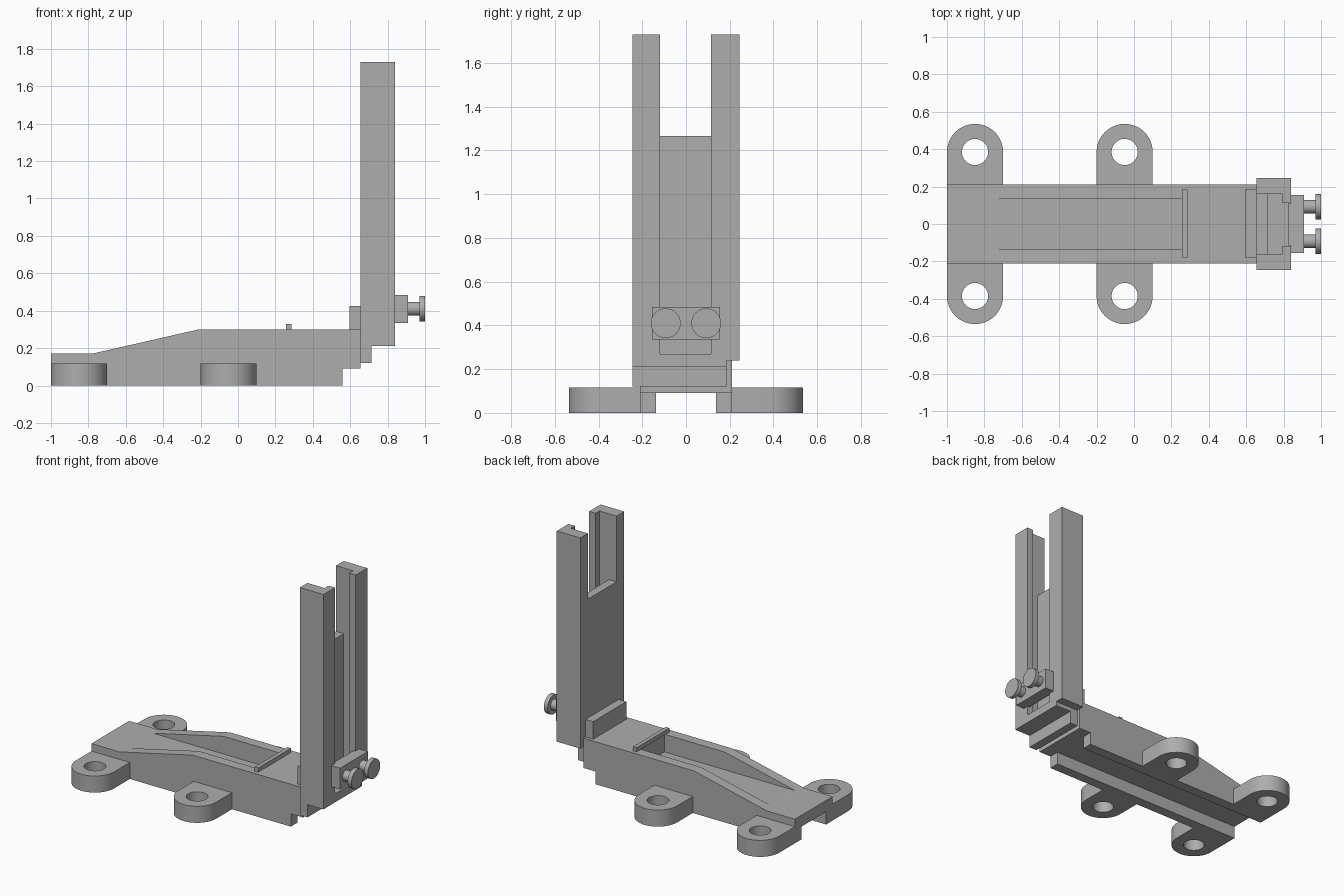
import bpy, bmesh, math

cube = bpy.data.objects.get("Cube")
if cube:
    bpy.data.objects.remove(cube, do_unlink=True)

grey = bpy.data.materials.new("plain grey")
grey.use_nodes = True
COLOUR = (0.42, 0.42, 0.42, 1)
grey.diffuse_color = COLOUR
grey.node_tree.nodes["Principled BSDF"].inputs["Base Color"].default_value = COLOUR


def prism(name, outline, axis, low, high):
    """Extrude a closed outline along y (points are x, z) or z (points are x, y)."""
    def place(p, d):
        return (p[0], d, p[1]) if axis == "y" else (p[0], p[1], d)
    bm = bmesh.new()
    face = bm.faces.new([bm.verts.new(place(p, low)) for p in outline])
    moved = bmesh.ops.extrude_face_region(bm, geom=[face])["geom"]
    for v in moved:
        if isinstance(v, bmesh.types.BMVert):
            v.co = place((v.co.x, v.co.z if axis == "y" else v.co.y), high)
    bmesh.ops.recalc_face_normals(bm, faces=bm.faces)
    mesh = bpy.data.meshes.new(name)
    bm.to_mesh(mesh)
    bm.free()
    mesh.materials.append(grey)
    obj = bpy.data.objects.new(name, mesh)
    bpy.context.collection.objects.link(obj)
    return obj


def box(name, x, y, z):
    return prism(name, [(x[0], y[0]), (x[1], y[0]), (x[1], y[1]), (x[0], y[1])], "z", *z)


def cylinder(name, radius, centre, depth, turn=0):
    bpy.ops.mesh.primitive_cylinder_add(vertices=48, radius=radius, depth=depth,
                                        location=centre, rotation=(0, turn, 0))
    obj = bpy.context.object
    obj.name = name
    obj.data.materials.append(grey)
    return obj


def select(obj):
    bpy.ops.object.select_all(action="DESELECT")
    obj.select_set(True)
    bpy.context.view_layer.objects.active = obj


def cut(obj, cutter):
    mod = obj.modifiers.new("cut", "BOOLEAN")
    mod.operation = "DIFFERENCE"
    mod.solver = "EXACT"
    mod.object = cutter
    select(obj)
    bpy.ops.object.modifier_apply(modifier=mod.name)
    bpy.data.objects.remove(cutter, do_unlink=True)


def smooth(obj):
    select(obj)
    bpy.ops.object.shade_smooth_by_angle(angle=math.radians(30))


# Sloped base with a channel underneath and a pocket on top
base = prism("base", [(-1, 0), (0.56, 0), (0.56, 0.09), (0.655, 0.09), (0.655, 0.3),
                      (-0.21, 0.3), (-0.78, 0.17), (-1, 0.17)], "y", -0.21, 0.21)
cut(base, box("channel_cutter", (-1.1, 0.6), (-0.137, 0.137), (-0.1, 0.09)))
cut(base, box("pocket_cutter", (-0.76, 0.265), (-0.137, 0.137), (0.175, 0.5)))

# Lip at the pocket end and stop block before the mast
box("pocket_lip", (0.257, 0.285), (-0.18, 0.185), (0.3, 0.33))
box("stop_block", (0.595, 0.655), (-0.183, 0.187), (0.3, 0.425))

# Four rounded mounting ears with bolt holes
for place, cx in (("end", -0.85), ("middle", -0.05)):
    for side, s in (("back", 1), ("front", -1)):
        arc = [(cx + 0.15 * math.cos(math.pi * i / 24),
                s * (0.385 + 0.15 * math.sin(math.pi * i / 24))) for i in range(25)]
        outline = [(cx + 0.15, s * 0.2)] + arc + [(cx - 0.15, s * 0.2)]
        ear = prism(f"{place}_{side}_ear", outline, "z", 0, 0.117)
        cut(ear, cylinder("hole_cutter", 0.07, (cx, s * 0.385, 0.05), 0.5))
        smooth(ear)

# Upright mast: slotted rail, partly closed behind by a lower plate
mast = box("mast", (0.655, 0.84), (-0.245, 0.245), (0.21, 1.73))
cut(mast, box("cavity_cutter", (0.715, 0.79), (-0.16, 0.16), (0.27, 2)))
cut(mast, box("window_cutter", (0.6, 0.75), (-0.16, 0.16), (1.265, 2)))
cut(mast, box("mouth_cutter", (0.75, 0.9), (-0.118, 0.115), (0.27, 2)))
cut(mast, box("corner_cutter", (0.6, 0.9), (0.185, 0.3), (0.1, 0.24)))
box("mast_foot", (0.655, 0.715), (-0.245, 0.185), (0.12, 0.21))

# Clamp block with its tongue in the slot, and two thumb screws
box("clamp_block", (0.84, 0.908), (-0.155, 0.155), (0.335, 0.485))
box("clamp_tongue", (0.825, 0.84), (-0.115, 0.112), (0.335, 0.485))
for side, y in (("back", 0.0925), ("front", -0.0925)):
    smooth(cylinder(f"{side}_screw_shaft", 0.037, (0.938, y, 0.41), 0.07, math.pi / 2))
    smooth(cylinder(f"{side}_screw_head", 0.068, (0.985, y, 0.41), 0.03, math.pi / 2))
